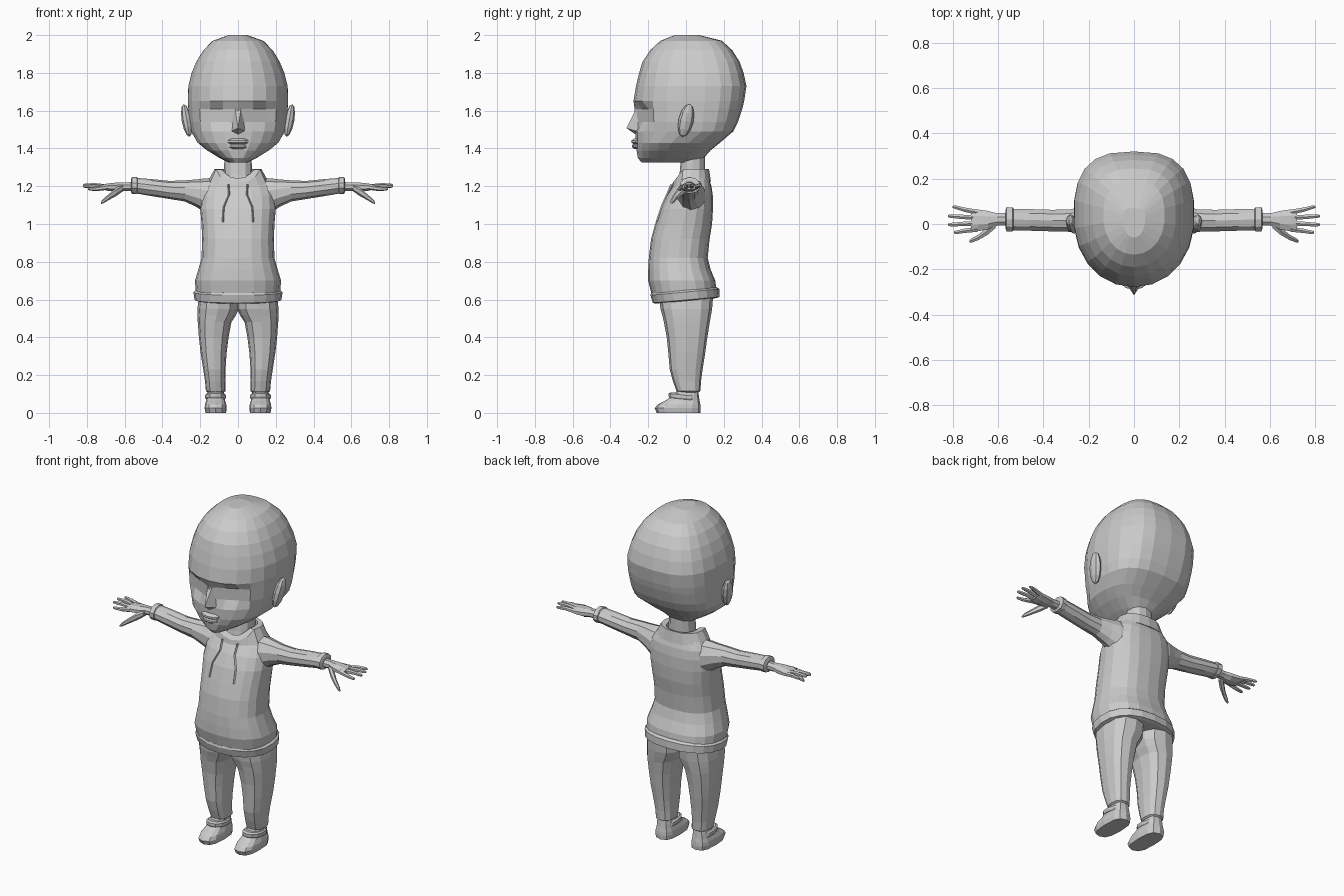
import bpy, bmesh, math
from mathutils import Matrix


def finish(name, bm):
    bmesh.ops.recalc_face_normals(bm, faces=bm.faces)
    me = bpy.data.meshes.new(name)
    bm.to_mesh(me)
    bm.free()
    ob = bpy.data.objects.new(name, me)
    bpy.context.collection.objects.link(ob)
    return ob


def loft(name, rings, tweak=None, closed=False):
    """Skin a list of point rings; cap the ends, or join last to first."""
    bm = bmesh.new()
    vs = [[bm.verts.new(tweak(*p) if tweak else p) for p in r] for r in rings]
    n = len(vs[0])
    pairs = list(zip(vs, vs[1:])) + ([(vs[-1], vs[0])] if closed else [])
    for a, b in pairs:
        for i in range(n):
            j = (i + 1) % n
            bm.faces.new((a[i], a[j], b[j], b[i]))
    if not closed:
        bm.faces.new(vs[0])
        bm.faces.new(vs[-1])
    return finish(name, bm)


def power(c, e):
    return math.copysign(abs(c) ** (2 / e), c)


def level(z, x0, x1, yf, yb, n=16, ef=2.3, eb=2.3, yc=None):
    """Horizontal superellipse ring from x0..x1 and yf..yb."""
    yc = (yf + yb) / 2 if yc is None else yc
    xc, w, pts = (x0 + x1) / 2, (x1 - x0) / 2, []
    for i in range(n):
        t = 2 * math.pi * i / n - math.pi / 2
        c, s = math.cos(t), math.sin(t)
        e, d = (ef, yc - yf) if s < 0 else (eb, yb - yc)
        pts.append((xc + w * power(c, e), yc + d * power(s, e), z))
    return pts


def limb(name, stations, side, n):
    """Loft along x through (x, y, z, half depth, half height)."""
    rings = []
    for x, y, z, ry, rz in stations:
        ts = [2 * math.pi * (i + .5) / n for i in range(n)]
        rings.append([(side * x, y + ry * math.cos(t), z + rz * math.sin(t)) for t in ts])
    return loft(name, rings)


def ball(name, loc, size, u, v, rot=None):
    bm = bmesh.new()
    bmesh.ops.create_uvsphere(bm, u_segments=u, v_segments=v, radius=1)
    m = Matrix.Translation(loc) @ (rot or Matrix()) @ Matrix.Diagonal((*size, 1))
    bm.transform(m)
    return finish(name, bm)


# Head: stacked rings (z, half width, front y, back y), with sunken eye sockets
def sockets(x, y, z):
    if y < -.12 and 1.53 < z < 1.63 and .04 < abs(x) < .19:
        y += .028
    return x, y, z


head = [(1.325, .05, -.235, .08), (1.35, .10, -.255, .095), (1.39, .165, -.262, .13),
        (1.43, .215, -.265, .18), (1.49, .25, -.268, .25), (1.54, .26, -.27, .275),
        (1.61, .265, -.272, .298), (1.65, .267, -.278, .308), (1.73, .265, -.265, .32),
        (1.80, .247, -.248, .305), (1.86, .222, -.23, .283), (1.92, .185, -.19, .245),
        (1.97, .135, -.135, .19), (2.0, .05, -.06, .07)]
loft("head", [level(z, -w, w, f, b, 22, 2.1, 2.8, .03 if z > 1.45 else None)
              for z, w, f, b in head], sockets)

# Nose wedge
bm = bmesh.new()
p = [bm.verts.new(c) for c in [(-.018, -.255, 1.63), (.018, -.255, 1.63), (0, -.315, 1.507),
                               (-.038, -.255, 1.49), (.038, -.255, 1.49), (0, -.26, 1.47)]]
for f in [(0, 1, 2), (0, 2, 3), (1, 4, 2), (3, 2, 5), (2, 4, 5), (0, 3, 5, 4, 1)]:
    bm.faces.new([p[i] for i in f])
finish("nose", bm)

# Lips
ball("upper_lip", (0, -.255, 1.437), (.062, .036, .018), 10, 5)
ball("lower_lip", (0, -.255, 1.412), (.05, .032, .017), 10, 5)

# Neck
loft("neck", [level(z, -w, w, f, .1, 12) for z, w, f in
              [(1.18, .085, -.05), (1.26, .074, -.035), (1.36, .072, -.025)]])

# Sweater body
torso = [(.62, .222, -.18, .165), (.70, .228, -.2, .155), (.76, .21, -.2, .13),
         (.82, .193, -.197, .115), (.92, .19, -.185, .125), (1.0, .193, -.163, .138),
         (1.08, .20, -.138, .143), (1.15, .195, -.105, .142), (1.2, .18, -.07, .135),
         (1.245, .14, -.03, .12)]
loft("sweater", [level(z, -w, w, f, b, 20, 2.4, 2.5) for z, w, f, b in torso])

# Sweater hem, dipping towards the front
hem = [(.593, .21, -.16, .16), (.598, .23, -.176, .178), (.64, .236, -.188, .176),
       (.652, .222, -.185, .162)]
loft("sweater_hem", [level(z, -w, w, f, b, 20) for z, w, f, b in hem],
     lambda x, y, z: (x, y, z + .09 * y))

# Collar, level at the back and dropping to a low neckline in front
collar = [(1.225, .16, -.085, .132), (1.29, .125, -.07, .122), (1.287, .09, -.05, .108),
          (1.22, .085, -.055, .10)]
loft("collar", [level(z, -w, w, f, b, 16) for z, w, f, b in collar],
     lambda x, y, z: (x, y, z + 1.3 * min(0, y + .015)), closed=True)

for s, tag in ((1, "left"), (-1, "right")):
    # Ear, leaning back at the top
    ball(f"ear_{tag}", (s * .272, 0, 1.548), (.026, .04, .09), 8, 6,
         Matrix.Rotation(-.22, 4, 'X') @ Matrix.Rotation(s * .17, 4, 'Y'))

    # Hood cord
    cord = [(.05, -.075, 1.21), (.048, -.098, 1.155), (.075, -.127, 1.09), (.08, -.153, 1.01)]
    loft(f"cord_{tag}", [level(z, s * x - .005, s * x + .005, y - .008, y + .008, 4)
                         for x, y, z in cord])

    # Sleeve and raised cuff
    limb(f"sleeve_{tag}", [(.10, .03, 1.145, .08, .098), (.17, .028, 1.15, .075, .092),
                           (.22, .022, 1.163, .062, .073), (.28, .015, 1.175, .052, .056),
                           (.36, .015, 1.18, .05, .048), (.46, .018, 1.193, .05, .045),
                           (.54, .02, 1.203, .05, .041)], s, 10)
    limb(f"cuff_{tag}", [(.53, .02, 1.203, .044, .036), (.535, .02, 1.204, .055, .045),
                         (.562, .021, 1.204, .056, .044), (.567, .021, 1.203, .04, .032)], s, 10)

    # Palm, fingers and thumb
    limb(f"palm_{tag}", [(.55, .02, 1.198, .03, .026), (.605, .02, 1.198, .03, .024),
                         (.645, .017, 1.195, .044, .026), (.69, .016, 1.195, .052, .021),
                         (.718, .016, 1.196, .05, .014)], s, 8)
    fingers = [(.052, .075, .80, 1.203), (.028, .035, .82, 1.205),
               (.003, -.003, .82, 1.2), (-.023, -.037, .795, 1.186)]
    for k, (y0, y1, xt, zt) in enumerate(fingers):
        xm, ym = .5 * (.70 + xt), .5 * (y0 + y1)
        limb(f"finger_{tag}_{k + 1}", [(.69, y0, 1.195, .013, .014), (xm, ym, zt, .011, .012),
                                       (xt - .01, y1, zt, .009, .009),
                                       (xt, y1, zt, .005, .005)], s, 6)
    limb(f"thumb_{tag}", [(.61, .0, 1.19, .02, .018), (.645, -.03, 1.17, .02, .022),
                          (.685, -.058, 1.142, .014, .016), (.715, -.072, 1.12, .011, .012),
                          (.725, -.076, 1.112, .006, .006)], s, 6)

    # Trouser leg (z, inner x, outer x, front, back); the pair meets at the crotch
    leg = [(.63, -.005, .205, -.145, .145), (.55, -.005, .215, -.135, .138),
           (.515, .012, .215, -.125, .132), (.48, .035, .213, -.117, .126),
           (.40, .05, .207, -.102, .113), (.32, .06, .198, -.094, .102),
           (.23, .066, .184, -.086, .088), (.17, .067, .175, -.07, .08),
           (.115, .066, .17, -.05, .076), (.105, .08, .155, -.04, .06)]
    loft(f"trouser_leg_{tag}", [level(z, s * a, s * b, f, k, 12, 2.5, 2.5)
                                for z, a, b, f, k in leg])

    # Shoe, ankle band and tongue
    shoe = [(0, .063, .172, -.155, .076), (.025, .06, .177, -.166, .078),
            (.045, .062, .175, -.15, .076), (.065, .068, .168, -.11, .072),
            (.09, .072, .164, -.07, .068), (.12, .078, .158, -.045, .064)]
    loft(f"shoe_{tag}", [level(z, s * a, s * b, f, k, 12, 2.7, 3)
                         for z, a, b, f, k in shoe])
    band = [(.078, .068, .17, -.088, .06), (.085, .064, .174, -.092, .066),
            (.1, .064, .174, -.092, .062), (.108, .072, .166, -.08, .055)]
    loft(f"shoe_strap_{tag}", [level(z, s * a, s * b, f, k, 12) for z, a, b, f, k in band],
         lambda x, y, z: (x, y, z - .1 * (y + .07)))
